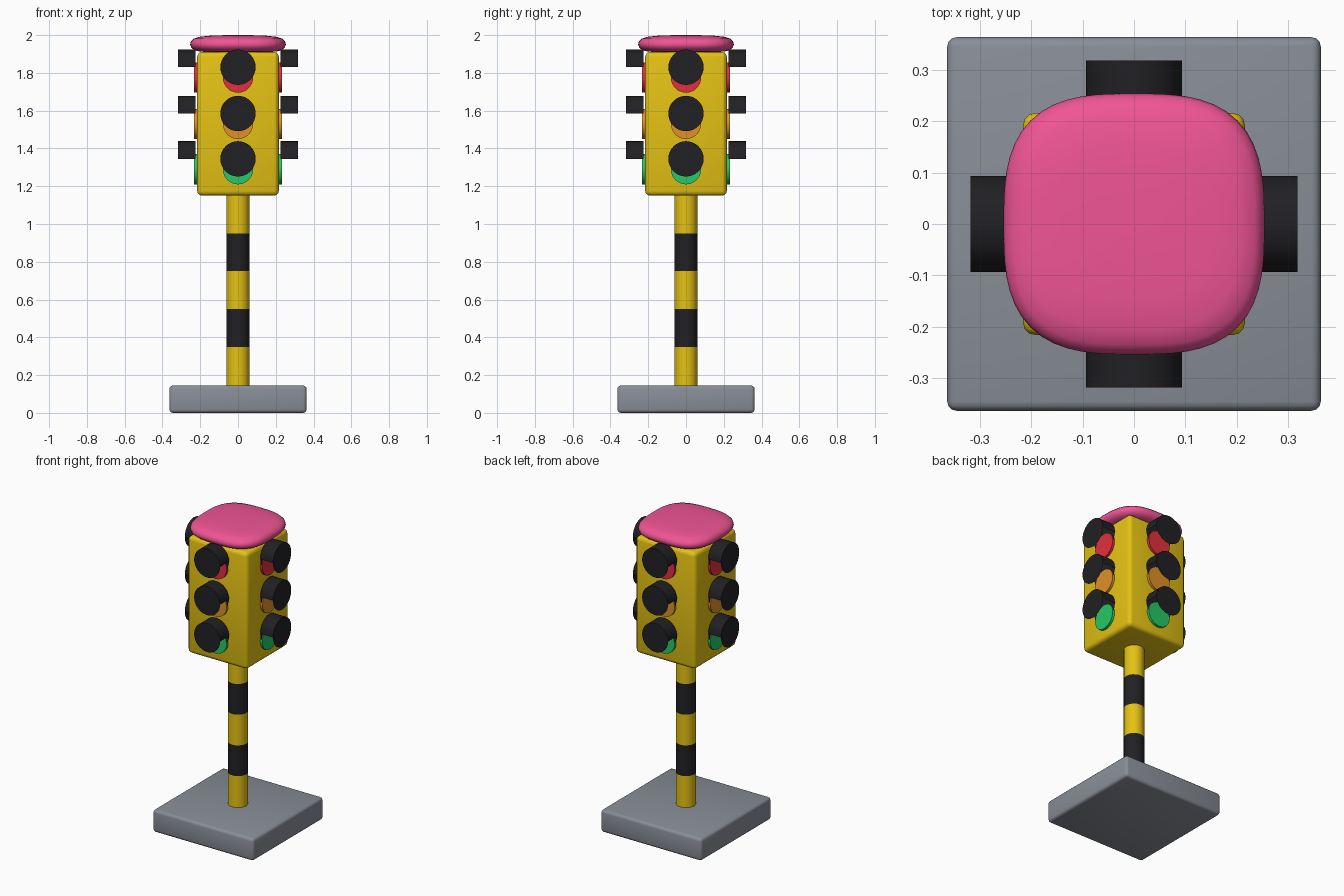
import bpy, bmesh
from math import cos, sin, pi, copysign
from mathutils import Matrix, Vector

if "Cube" in bpy.data.objects:
    bpy.data.objects.remove(bpy.data.objects["Cube"])


def material(name, rgb):
    m = bpy.data.materials.new(name)
    m.diffuse_color = (*rgb, 1)
    m.use_nodes = True
    m.node_tree.nodes["Principled BSDF"].inputs["Base Color"].default_value = m.diffuse_color
    return m


YELLOW = material("yellow", (0.78, 0.54, 0.007))
BLACK = material("black", (0.015, 0.015, 0.018))
PINK = material("pink", (0.87, 0.09, 0.3))
GREY = material("grey", (0.25, 0.27, 0.31))
LIGHTS = [("red", 1.775, material("red", (0.75, 0.03, 0.045))),
          ("amber", 1.53, material("amber", (0.75, 0.28, 0.02))),
          ("green", 1.29, material("green", (0.02, 0.58, 0.13)))]


def finish(name, bm, mat, angle=0.6):
    me = bpy.data.meshes.new(name)
    bm.to_mesh(me)
    bm.free()
    ob = bpy.data.objects.new(name, me)
    bpy.context.collection.objects.link(ob)
    me.materials.append(mat)
    bpy.ops.object.select_all(action='DESELECT')
    ob.select_set(True)
    bpy.context.view_layer.objects.active = ob
    bpy.ops.object.shade_smooth_by_angle(angle=angle)
    return ob


def box(name, half, z0, z1, bevel, mat):
    bm = bmesh.new()
    m = Matrix.Translation((0, 0, (z0 + z1) / 2)) @ Matrix.Diagonal((2 * half, 2 * half, z1 - z0, 1))
    bmesh.ops.create_cube(bm, size=1, matrix=m)
    bmesh.ops.bevel(bm, geom=bm.edges[:], offset=bevel, segments=3, profile=0.5, affect='EDGES')
    return finish(name, bm, mat)


def cylinder(bm, r, depth, sides, matrix):
    bmesh.ops.create_cone(bm, cap_ends=True, segments=sides, radius1=r, radius2=r,
                          depth=depth, matrix=matrix)


# Base slab and signal housing
box("base", 0.363, 0, 0.145, 0.018, GREY)
box("housing", 0.216, 1.15, 1.91, 0.025, YELLOW)

# Striped pole
levels = [0.14, 0.35, 0.55, 0.75, 0.95, 1.16]
for i, (a, b) in enumerate(zip(levels, levels[1:])):
    bm = bmesh.new()
    cylinder(bm, 0.061, b - a, 16, Matrix.Translation((0, 0, (a + b) / 2)))
    finish(f"pole_section_{i + 1}", bm, BLACK if i % 2 else YELLOW)

# Soft square cap: rounded-square rings stacked along a pillow profile
profile = [(0.06, 1.909), (0.15, 1.91), (0.205, 1.913), (0.232, 1.921), (0.248, 1.935), (0.2535, 1.951),
           (0.249, 1.967), (0.235, 1.981), (0.205, 1.991), (0.15, 1.997), (0.06, 2.0)]
N = 64
bm = bmesh.new()
rings = []
for r, z in profile:
    ring = []
    for k in range(N):
        c, s = cos(2 * pi * k / N), sin(2 * pi * k / N)
        f = r / (abs(c) ** 3 + abs(s) ** 3) ** (1 / 3)
        ring.append(bm.verts.new((f * c, f * s, z)))
    rings.append(ring)
for lo, hi in zip(rings, rings[1:]):
    for k in range(N):
        j = (k + 1) % N
        bm.faces.new((lo[k], lo[j], hi[j], hi[k]))
bm.faces.new(rings[0][::-1])
bm.faces.new(rings[-1])
finish("cap", bm, PINK, 1.2)

# Lenses and half-round hoods with full disc fronts, on all four sides
for side, label in enumerate(("front", "right", "back", "left")):
    turn = Matrix.Rotation(side * pi / 2, 4, 'Z')
    tilt = Matrix.Rotation(pi / 2, 4, 'X')
    for colour, z, mat in LIGHTS:
        bm = bmesh.new()
        cylinder(bm, 0.08, 0.032, 32, turn @ Matrix.Translation((0, -0.216, z)) @ tilt)
        finish(f"{label}_{colour}_lens", bm, mat)

        bm = bmesh.new()
        hz = z + 0.055
        cylinder(bm, 0.0935, 0.092, 32, turn @ Matrix.Translation((0, -0.272, hz)) @ tilt)
        lower = [f for f in bm.faces if f.calc_center_median().z < hz - 0.001]
        bmesh.ops.delete(bm, geom=lower, context='FACES')
        finish(f"{label}_{colour}_hood", bm, BLACK)
